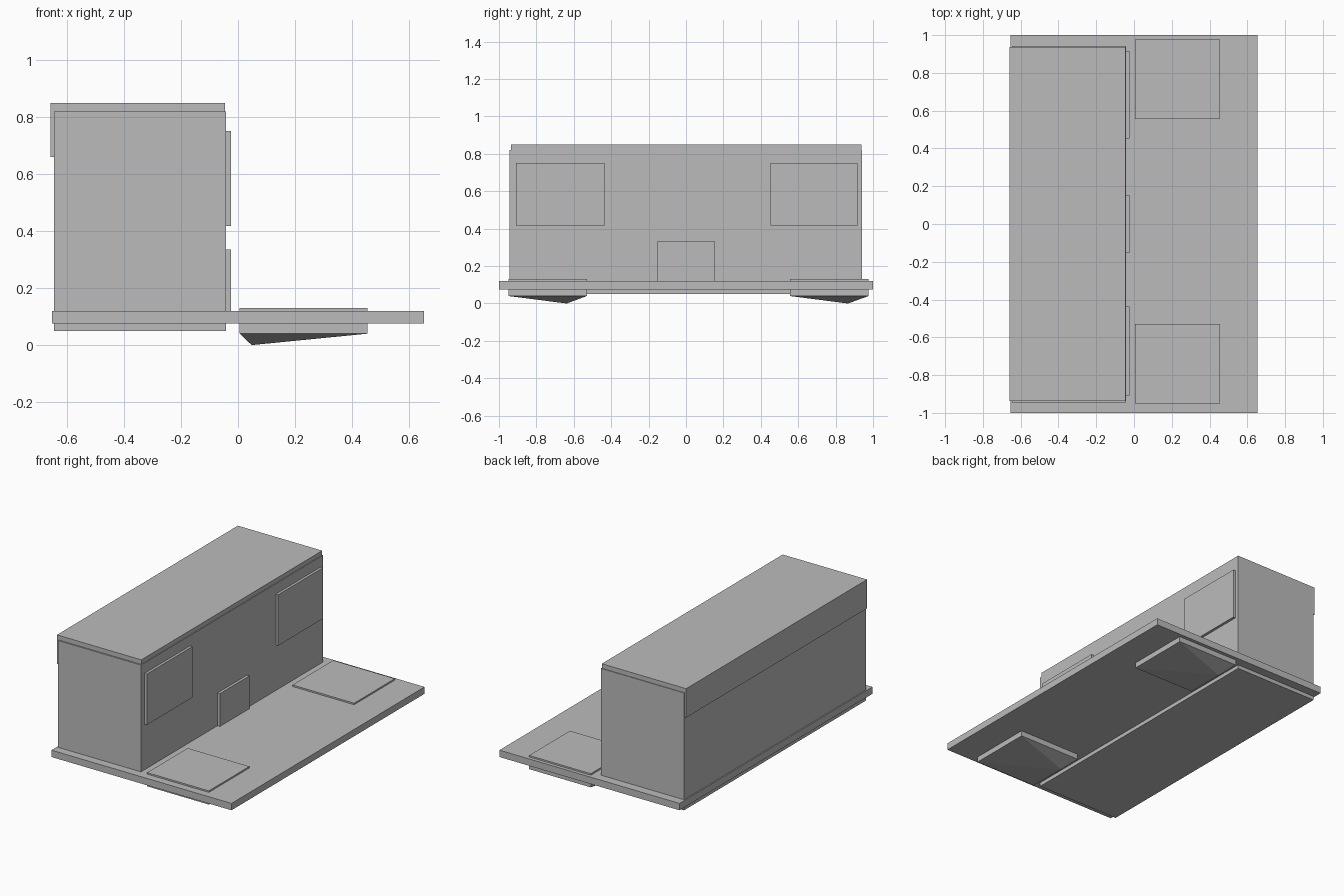
import bpy

if "Cube" in bpy.data.objects:
    bpy.data.objects.remove(bpy.data.objects["Cube"])

gray = bpy.data.materials.new("plain gray")
gray.diffuse_color = (0.5, 0.5, 0.5, 1)
gray.use_nodes = True
gray.node_tree.nodes["Principled BSDF"].inputs["Base Color"].default_value = gray.diffuse_color


def mesh_object(name, verts, faces):
    mesh = bpy.data.meshes.new(name)
    mesh.from_pydata(verts, [], faces)
    mesh.materials.append(gray)
    obj = bpy.data.objects.new(name, mesh)
    bpy.context.collection.objects.link(obj)
    return obj


def box(name, x, y, z):
    verts = [(a, b, c) for c in z for a, b in
             ((x[0], y[0]), (x[1], y[0]), (x[1], y[1]), (x[0], y[1]))]
    faces = [(3, 2, 1, 0), (4, 5, 6, 7)]
    faces += [(i, (i + 1) % 4, (i + 1) % 4 + 4, i + 4) for i in range(4)]
    return mesh_object(name, verts, faces)


def pointed_pad(name, x, y, z, tip):
    # Flat pad whose underside runs down to an off-centre tip
    verts = [(a, b, c) for c in z for a, b in
             ((x[0], y[0]), (x[1], y[0]), (x[1], y[1]), (x[0], y[1]))]
    verts.append(tip)
    faces = [(4, 5, 6, 7)]
    for i in range(4):
        j = (i + 1) % 4
        faces += [(i, j, j + 4, i + 4), (j, i, 8)]
    return mesh_object(name, verts, faces)


# Ground slab and the long building block
box("base_slab", (-0.653, 0.653), (-1, 1), (0.075, 0.12))
box("building_body", (-0.645, -0.042), (-0.945, 0.942), (0.05, 0.82))

# Roof cap: thin on top, overhanging the rear wall
box("roof_cap", (-0.658, -0.046), (-0.936, 0.938), (0.66, 0.85))

# Raised wall panels and door
box("front_window", (-0.06, -0.025), (-0.908, -0.436), (0.418, 0.752))
box("back_window", (-0.06, -0.025), (0.452, 0.917), (0.418, 0.752))
box("door", (-0.06, -0.024), (-0.153, 0.153), (0.10, 0.335))

# Pads through the slab with pointed undersides
pointed_pad("front_pad", (0.006, 0.454), (-0.95, -0.53), (0.04, 0.13),
            (0.048, -0.638, 0))
pointed_pad("back_pad", (0.006, 0.454), (0.555, 0.977), (0.04, 0.13),
            (0.048, 0.866, 0))
